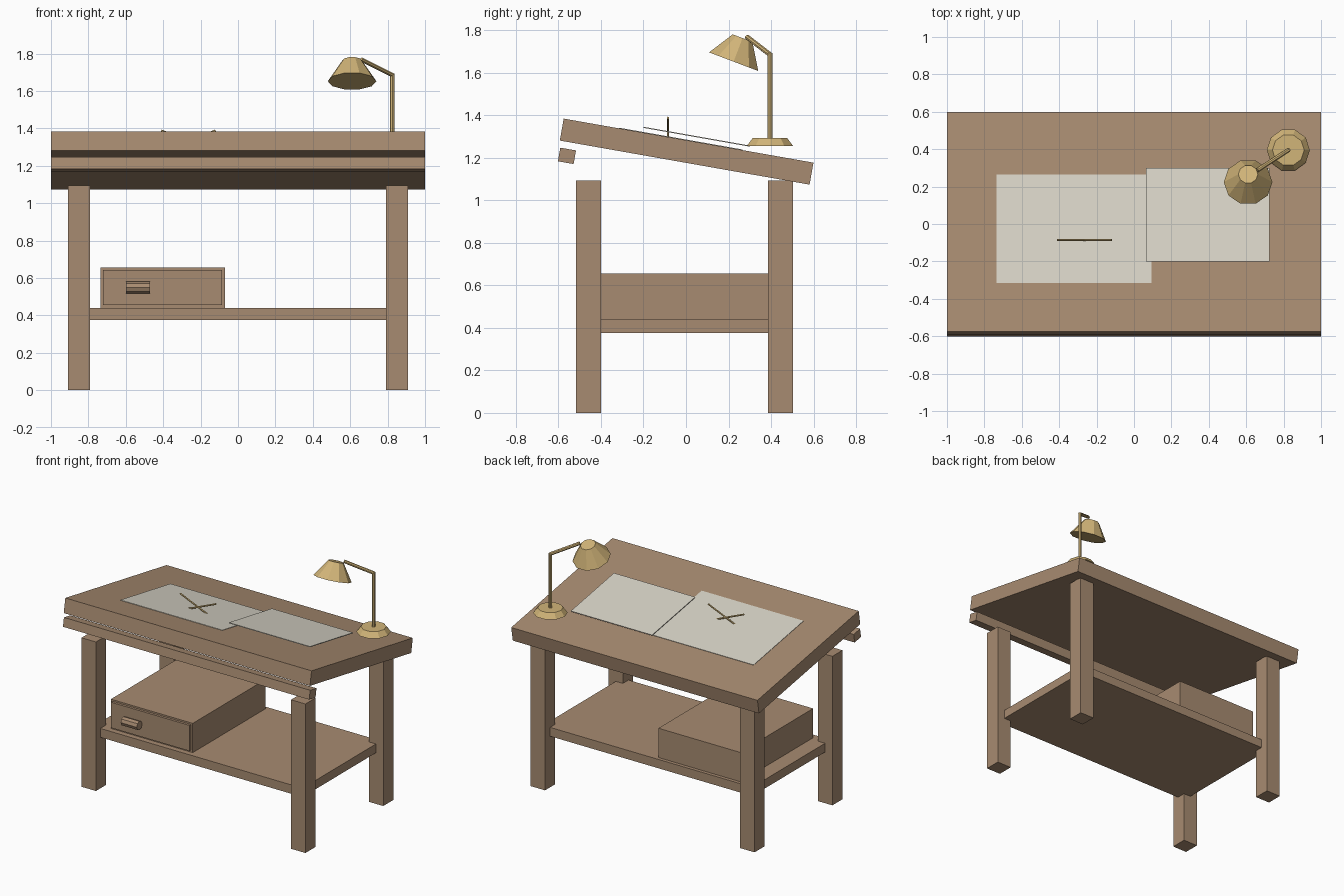
import bpy, bmesh, math
from mathutils import Matrix, Vector

cube = bpy.data.objects.get("Cube")
if cube:
    bpy.data.objects.remove(cube, do_unlink=True)


def material(name, rgb):
    m = bpy.data.materials.new(name)
    m.use_nodes = True
    color = (*rgb, 1)
    m.diffuse_color = color
    m.node_tree.nodes["Principled BSDF"].inputs["Base Color"].default_value = color
    return m


wood = material("warm wood", (0.39, 0.26, 0.165))
paper = material("off-white paper", (0.69, 0.66, 0.57))
brass = material("pale brass", (0.64, 0.46, 0.19))


def finish(name, bm, mat, matrix):
    mesh = bpy.data.meshes.new(name)
    bm.to_mesh(mesh)
    bm.free()
    mesh.materials.append(mat)
    obj = bpy.data.objects.new(name, mesh)
    obj.matrix_world = matrix
    bpy.context.collection.objects.link(obj)
    return obj


def box(name, center, size, mat, tilt=0, axis='X'):
    bm = bmesh.new()
    bmesh.ops.create_cube(bm, size=1)
    bmesh.ops.scale(bm, vec=size, verts=bm.verts)
    return finish(name, bm, mat, Matrix.Translation(center) @ Matrix.Rotation(tilt, 4, axis))


def span(name, x, y, z, mat):
    pairs = (x, y, z)
    return box(name, [(a + b) / 2 for a, b in pairs], [b - a for a, b in pairs], mat)


def prism(name, start, end, r1, r2, sides, mat):
    """Capped cone or rod running from start to end."""
    start, end = Vector(start), Vector(end)
    axis = end - start
    bm = bmesh.new()
    bmesh.ops.create_cone(bm, cap_ends=True, segments=sides, radius1=r1,
                          radius2=r2, depth=axis.length)
    bmesh.ops.rotate(bm, verts=bm.verts, matrix=Matrix.Rotation(math.pi / 2, 3, 'Z'))
    turn = Vector((0, 0, 1)).rotation_difference(axis).to_matrix().to_4x4()
    return finish(name, bm, mat, Matrix.Translation((start + end) / 2) @ turn)


# Tilted drawing board and its front ledge
TILT = math.radians(-10)
BOARD = Vector((0, 0.003, 1.229))
box("tabletop", BOARD, (2, 1.193, 0.105), wood, TILT)
box("front_ledge", (0, -0.56, 1.209), (2, 0.075, 0.065), wood, TILT)

# Legs
for side, sx in (("left", 1), ("right", -1)):
    for end, y in (("front", -0.458), ("back", 0.445)):
        box(f"{end}_{side}_leg", (sx * 0.851, y, 0.547), (0.117, 0.117, 1.094), wood)

# Shelf let into the legs, with the drawer unit
span("shelf", (-0.85, 0.85), (-0.465, 0.445), (0.375, 0.44), wood)
span("drawer_case", (-0.735, -0.07), (-0.425, 0.42), (0.44, 0.655), wood)
span("drawer_front", (-0.722, -0.085), (-0.443, -0.42), (0.455, 0.643), wood)
prism("drawer_handle", (-0.6, -0.472, 0.549), (-0.47, -0.472, 0.549), 0.032, 0.032, 8, wood)


# Paper sheets parallel to the board
def sheet(name, x, y, lift, thickness):
    mid = (y[0] + y[1]) / 2
    z = BOARD.z + (mid - BOARD.y) * math.tan(TILT) + 0.0533 + lift
    box(name, (sum(x) / 2, mid, z),
        (x[1] - x[0], (y[1] - y[0]) / math.cos(TILT), thickness), paper, TILT)


sheet("large_sheet", (-0.735, 0.093), (-0.315, 0.265), 0.0, 0.006)
sheet("small_sheet", (0.065, 0.725), (-0.2, 0.3), 0.025, 0.005)

# Crossed pencils
for name, s in (("first_pencil", 1), ("second_pencil", -1)):
    prism(name, (-0.265 - 0.145 * s, -0.085, 1.388), (-0.265 + 0.145 * s, -0.085, 1.266),
          0.006, 0.006, 6, brass)

# Desk lamp
prism("lamp_base", (0.825, 0.395, 1.255), (0.825, 0.395, 1.293), 0.115, 0.085, 10, brass)
prism("lamp_post", (0.825, 0.395, 1.28), (0.825, 0.395, 1.692), 0.012, 0.012, 8, brass)
prism("lamp_arm", (0.828, 0.397, 1.684), (0.66, 0.288, 1.768), 0.012, 0.012, 8, brass)
prism("lamp_shade", (0.61, 0.224, 1.652), (0.61, 0.266, 1.763), 0.13, 0.052, 10, brass)
